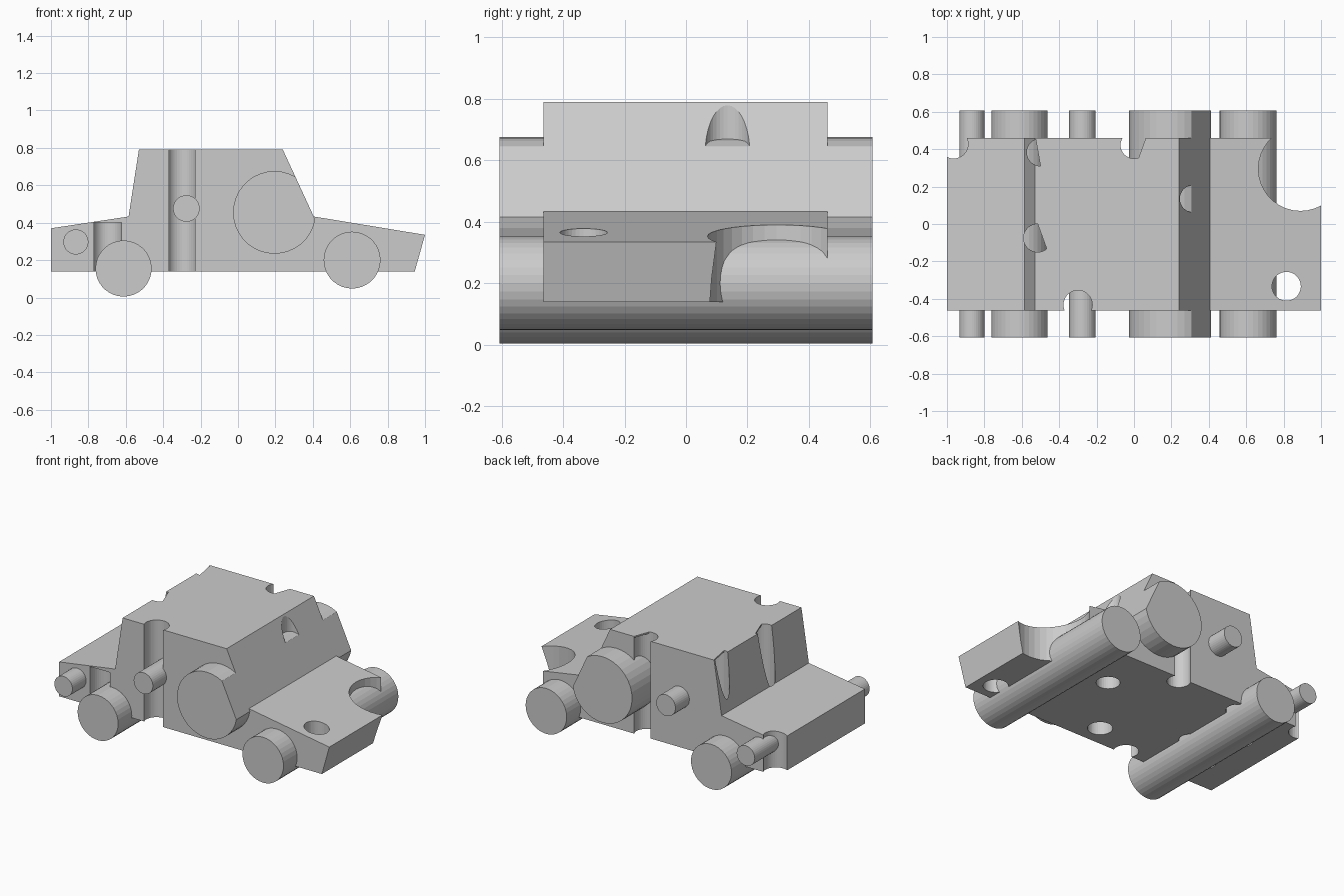
import bpy, bmesh, math
from mathutils import Vector

if "Cube" in bpy.data.objects:
    bpy.data.objects.remove(bpy.data.objects["Cube"])


def add_object(name, bm):
    bmesh.ops.recalc_face_normals(bm, faces=bm.faces)
    mesh = bpy.data.meshes.new(name)
    bm.to_mesh(mesh)
    bm.free()
    obj = bpy.data.objects.new(name, mesh)
    bpy.context.collection.objects.link(obj)
    return obj


def prism(name, base, offset):
    """Extrude a flat outline along an offset."""
    bm = bmesh.new()
    face = bm.faces.new([bm.verts.new(p) for p in base])
    out = bmesh.ops.extrude_face_region(bm, geom=[face], use_keep_orig=True)
    verts = [g for g in out["geom"] if isinstance(g, bmesh.types.BMVert)]
    bmesh.ops.translate(bm, verts=verts, vec=offset)
    return add_object(name, bm)


def arc(cx, cy, r, start=0, end=350):
    return [(cx + r * math.cos(math.radians(a)), cy + r * math.sin(math.radians(a)))
            for a in range(start, end + 1, 10)]


def cut(target, outline, z0, z1):
    """Cut a vertical hole with the given outline."""
    cutter = prism("cutter", [(x, y, z0) for x, y in outline], (0, 0, z1 - z0))
    cutter.hide_render = True
    mod = target.modifiers.new("hole", "BOOLEAN")
    mod.operation = "DIFFERENCE"
    mod.solver = "EXACT"
    mod.object = cutter
    deps = bpy.context.evaluated_depsgraph_get()
    mesh = bpy.data.meshes.new_from_object(target.evaluated_get(deps))
    target.modifiers.clear()
    target.data = mesh
    bpy.data.objects.remove(cutter)


# Body: side profile extruded across the width
profile = [(-1, .14), (-1, .37), (-.585, .433), (-.53, .79),
           (.24, .79), (.405, .433), (1, .335), (.945, .14)]
body = prism("car_body", [(x, -.463, z) for x, z in profile], (0, .923, 0))

# Open holes and edge notches
for x, y, r in [(-.965, .428, .078), (.89, .295, .225), (.815, -.333, .077),
                (-.3, -.432, .077), (.318, .135, .073)]:
    cut(body, arc(x, y, r), -.1, 1)

# Holes partly covered by the roof
for x, y, r, start, end in [(-.515, -.075, .075, 90, 310),
                            (-.5, .383, .073, 110, 270),
                            (0, .422, .072, 30, 290)]:
    cut(body, arc(x, y, r), -.1, .78)
    cut(body, arc(x, y, r, start, end), .7, 1)

# Holes open only underneath, and the rear side groove
for x, y, z in [(0, -.32, .6), (-.75, -.24, .385), (-.75, .115, .385), (-.697, -.44, .4)]:
    cut(body, arc(x, y, .077), -.1, z)

# Cross cylinders: wheels, large side drum and rods
for name, x, z, r in [("rear_wheels", -.612, .155, .15), ("front_wheels", .61, .2, .152),
                      ("side_drum", .195, .455, .221), ("rear_rod", -.867, .297, .067),
                      ("side_rod", -.276, .476, .071)]:
    outline = [(px, -.607, pz) for px, pz in arc(x, z, r)]
    obj = prism(name, outline, (0, 1.214, 0))
    if name == "side_drum":
        # Trim the drum flush with the windscreen
        bm = bmesh.new()
        bm.from_mesh(obj.data)
        res = bmesh.ops.bisect_plane(
            bm, geom=bm.verts[:] + bm.edges[:] + bm.faces[:],
            plane_co=Vector((.405, 0, .433)), plane_no=Vector((.357, 0, .165)).normalized(),
            clear_outer=True)
        edges = [g for g in res["geom_cut"] if isinstance(g, bmesh.types.BMEdge)]
        bmesh.ops.edgeloop_fill(bm, edges=edges)
        bmesh.ops.recalc_face_normals(bm, faces=bm.faces)
        bm.to_mesh(obj.data)
        bm.free()
